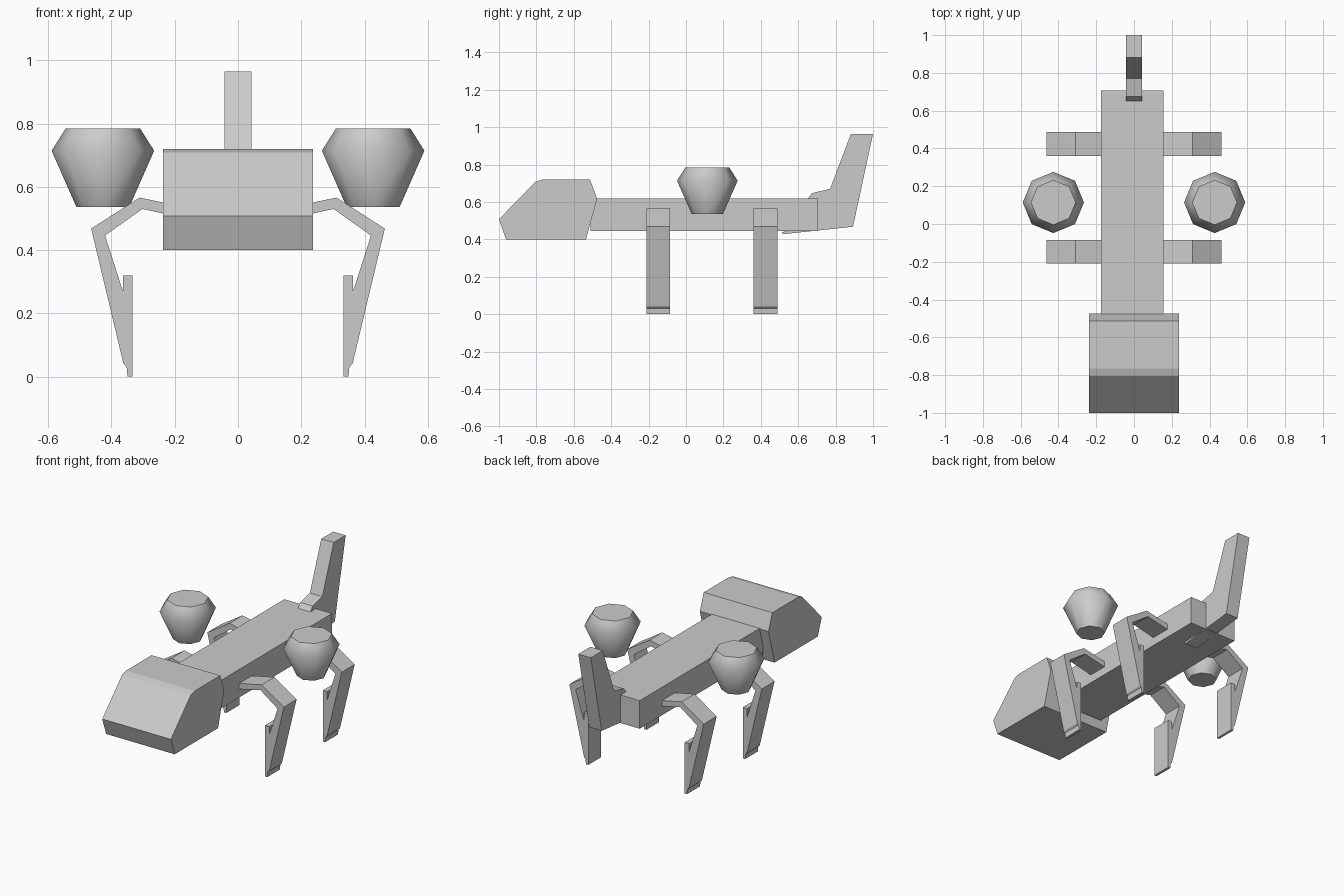
import bpy, bmesh, math
from mathutils import Matrix

if "Cube" in bpy.data.objects:
    bpy.data.objects.remove(bpy.data.objects["Cube"])


def add_object(name, bm):
    bmesh.ops.recalc_face_normals(bm, faces=bm.faces)
    mesh = bpy.data.meshes.new(name)
    bm.to_mesh(mesh)
    bm.free()
    obj = bpy.data.objects.new(name, mesh)
    bpy.context.collection.objects.link(obj)
    return obj


def extrude_profile(name, pts, start, end, axis):
    """Closed profile swept along x (points are y,z) or along y (points are x,z)."""
    bm = bmesh.new()
    if axis == 'X':
        verts = [bm.verts.new((start, a, b)) for a, b in pts]
        shift = (end - start, 0, 0)
    else:
        verts = [bm.verts.new((a, start, b)) for a, b in pts]
        shift = (0, end - start, 0)
    face = bm.faces.new(verts)
    new = bmesh.ops.extrude_face_region(bm, geom=[face], use_keep_orig=True)['geom']
    bmesh.ops.translate(bm, vec=shift,
                        verts=[g for g in new if isinstance(g, bmesh.types.BMVert)])
    return add_object(name, bm)


def turned(name, rings, centre, sides):
    """Stack of (radius, z) rings with flat caps."""
    bm = bmesh.new()
    loops = []
    for r, z in rings:
        loops.append([bm.verts.new((centre[0] + r * math.cos(2 * math.pi * i / sides),
                                    centre[1] + r * math.sin(2 * math.pi * i / sides), z))
                      for i in range(sides)])
    for low, high in zip(loops, loops[1:]):
        for i in range(sides):
            j = (i + 1) % sides
            bm.faces.new((low[i], low[j], high[j], high[i]))
    bm.faces.new(loops[0])
    bm.faces.new(loops[-1])
    return add_object(name, bm)


# Body: plain beam
extrude_profile("body", [(-0.51, 0.445), (0.706, 0.445), (0.706, 0.62), (-0.51, 0.62)],
                -0.175, 0.155, 'X')

# Head: wide wedge block at the front
head = [(-1.0, 0.508), (-0.962, 0.40), (-0.535, 0.40), (-0.475, 0.617),
        (-0.513, 0.72), (-0.765, 0.72), (-0.805, 0.708)]
extrude_profile("head", head, -0.237, 0.237, 'X')

# Tail: upright fin with a foot wedged under the body
tail = [(0.882, 0.965), (1.0, 0.965), (0.893, 0.468), (0.519, 0.428), (0.512, 0.44),
        (0.65, 0.455), (0.652, 0.62), (0.674, 0.648), (0.77, 0.67)]
extrude_profile("tail", tail, -0.043, 0.043, 'X')

# Legs: bent profile with a spur, mirrored left and right
leg = [(0.12, 0.526), (0.311, 0.566), (0.464, 0.468), (0.362, 0.041), (0.352, 0.032),
       (0.349, 0.0), (0.333, 0.0), (0.333, 0.319), (0.363, 0.319), (0.363, 0.268),
       (0.42, 0.446), (0.302, 0.53), (0.12, 0.49)]
for end_name, y0, y1 in (("front", -0.21, -0.085), ("back", 0.36, 0.488)):
    for side_name, s in (("right", 1), ("left", -1)):
        extrude_profile(f"{end_name}_leg_{side_name}", [(s * x, z) for x, z in leg], y0, y1, 'Y')

# Side pods: eight-sided, smooth flanks with flat caps
for side_name, s in (("right", 1), ("left", -1)):
    pod = turned(f"pod_{side_name}", [(0.084, 0.537), (0.162, 0.714), (0.118, 0.784)],
                 (s * 0.427, 0.114), 8)
    bpy.ops.object.select_all(action='DESELECT')
    pod.select_set(True)
    bpy.context.view_layer.objects.active = pod
    bpy.ops.object.shade_smooth_by_angle(angle=math.radians(57))
